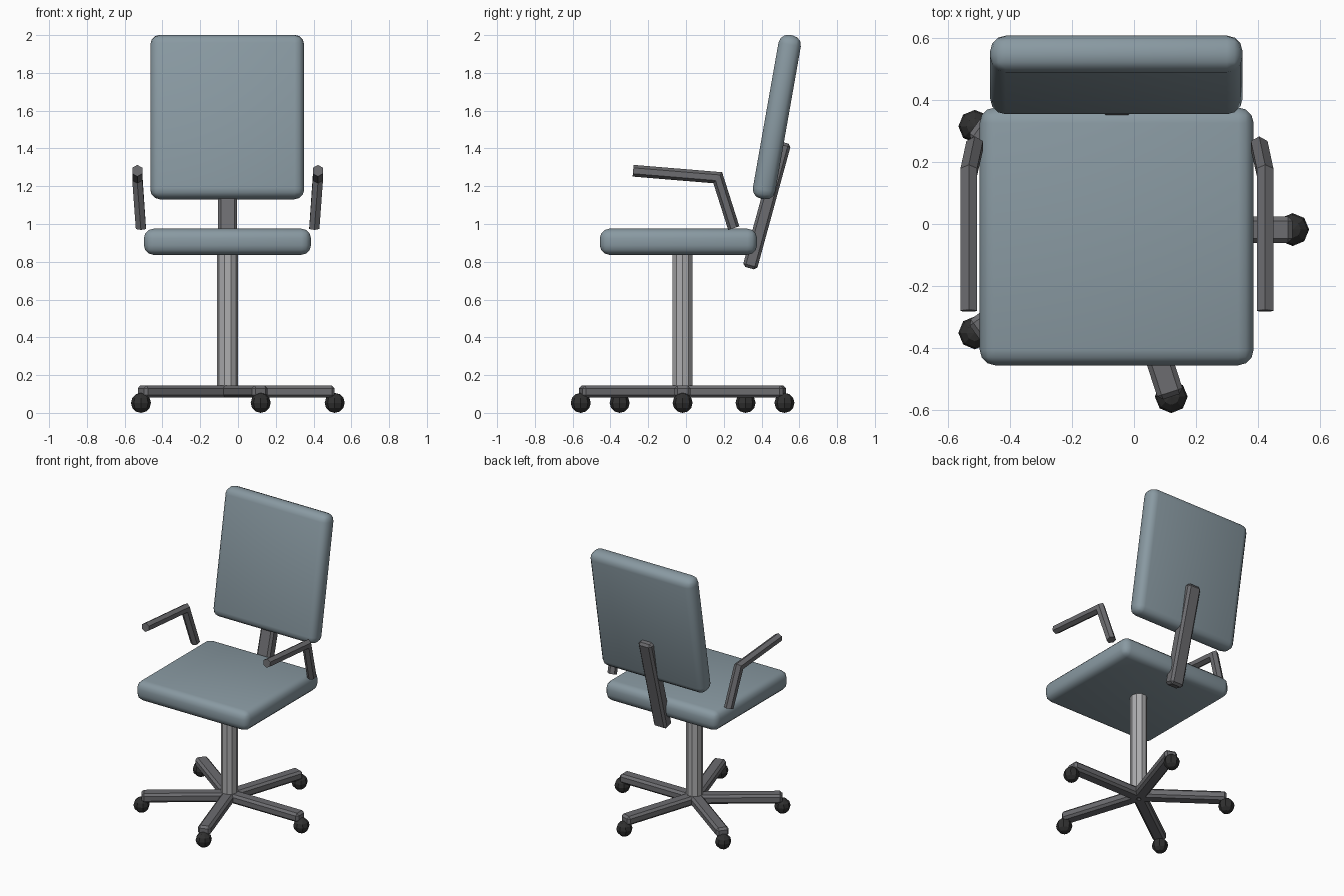
import bpy, bmesh, math
from mathutils import Vector, Matrix

if "Cube" in bpy.data.objects:
    bpy.data.objects.remove(bpy.data.objects["Cube"])

CX, CY = -0.055, -0.018          # chair axis


def mat(name, rgb):
    m = bpy.data.materials.new(name)
    m.diffuse_color = (*rgb, 1)
    m.use_nodes = True
    m.node_tree.nodes["Principled BSDF"].inputs["Base Color"].default_value = m.diffuse_color
    return m


FABRIC = mat("blue grey fabric", (0.25, 0.32, 0.36))
FRAME = mat("dark grey frame", (0.15, 0.15, 0.16))
METAL = mat("light metal", (0.42, 0.42, 0.43))
RUBBER = mat("black rubber", (0.03, 0.03, 0.03))


def finish(name, bm, material, smooth=False):
    bmesh.ops.recalc_face_normals(bm, faces=bm.faces)
    me = bpy.data.meshes.new(name)
    bm.to_mesh(me)
    bm.free()
    me.materials.append(material)
    for p in me.polygons:
        p.use_smooth = smooth
    ob = bpy.data.objects.new(name, me)
    bpy.context.collection.objects.link(ob)
    return ob


def rounded_box(name, size, loc, material, bevel, segments=1, rot=(0, 0, 0), smooth=False):
    bm = bmesh.new()
    bmesh.ops.create_cube(bm, size=1, matrix=Matrix.Diagonal((*size, 1)))
    bmesh.ops.bevel(bm, geom=bm.edges[:], offset=bevel, segments=segments,
                    profile=0.5, affect='EDGES', clamp_overlap=True)
    ob = finish(name, bm, material, smooth)
    ob.location, ob.rotation_euler = loc, rot
    return ob


def hex_tube(name, pts, radius, material):
    """Six-sided mitred tube along a path lying close to the YZ plane."""
    pts = [Vector(p) for p in pts]
    dirs = [(b - a).normalized() for a, b in zip(pts, pts[1:])]
    bm = bmesh.new()
    rings = []
    for i, p in enumerate(pts):
        d0, d1 = dirs[max(i - 1, 0)], dirs[min(i, len(dirs) - 1)]
        t = (d0 + d1).normalized()
        up = Vector((1, 0, 0)).cross(t).normalized() / t.dot(d0)
        rings.append([bm.verts.new(p + radius * (math.sin(a) * Vector((1, 0, 0)) + math.cos(a) * up))
                      for a in (k * math.pi / 3 for k in range(6))])
    for r, s in zip(rings, rings[1:]):
        for k in range(6):
            bm.faces.new((r[k], r[(k + 1) % 6], s[(k + 1) % 6], s[k]))
    bm.faces.new(rings[0])
    bm.faces.new(rings[-1])
    return finish(name, bm, material)


# Cushions
rounded_box("seat", (0.884, 0.832, 0.138), (CX - 0.001, -0.04, 0.906), FABRIC, 0.05, 3, smooth=True)
rounded_box("backrest", (0.814, 0.12, 0.88), (CX - 0.002, 0.481, 1.566), FABRIC, 0.05, 3,
            rot=(math.radians(-10), 0, 0), smooth=True)

# Bar behind the backrest
rounded_box("back_bar", (0.102, 0.078, 0.69), (CX, 0.428, 1.099), FRAME, 0.015,
            rot=(math.radians(-15.3), 0, 0))

# Ten-sided column
bm = bmesh.new()
bmesh.ops.create_cone(bm, cap_ends=True, segments=10, radius1=0.055, radius2=0.055, depth=0.75,
                      matrix=Matrix.Translation((CX, CY, 0.475)) @ Matrix.Rotation(math.pi / 2, 4, 'Z'))
finish("column", bm, METAL)

# Five legs with ball casters
R = 0.567
for i in range(5):
    a = i * math.tau / 5
    c, s = math.cos(a), math.sin(a)
    rounded_box(f"leg_{i + 1}", (R, 0.086, 0.064), (CX + c * R / 2, CY + s * R / 2, 0.113),
                FRAME, 0.015, rot=(0, 0, a))
    bm = bmesh.new()
    bmesh.ops.create_uvsphere(bm, u_segments=8, v_segments=6, radius=0.053)
    ob = finish(f"caster_{i + 1}", bm, RUBBER)
    ob.location = (CX + c * R, CY + s * R, 0.053)

# Mirrored armrests
for side, name in ((-1, "left_armrest"), (1, "right_armrest")):
    hex_tube(name, [(CX + side * 0.459, 0.253, 0.978),
                    (CX + side * 0.478, 0.168, 1.245),
                    (CX + side * 0.478, -0.28, 1.282)], 0.031, FRAME)
